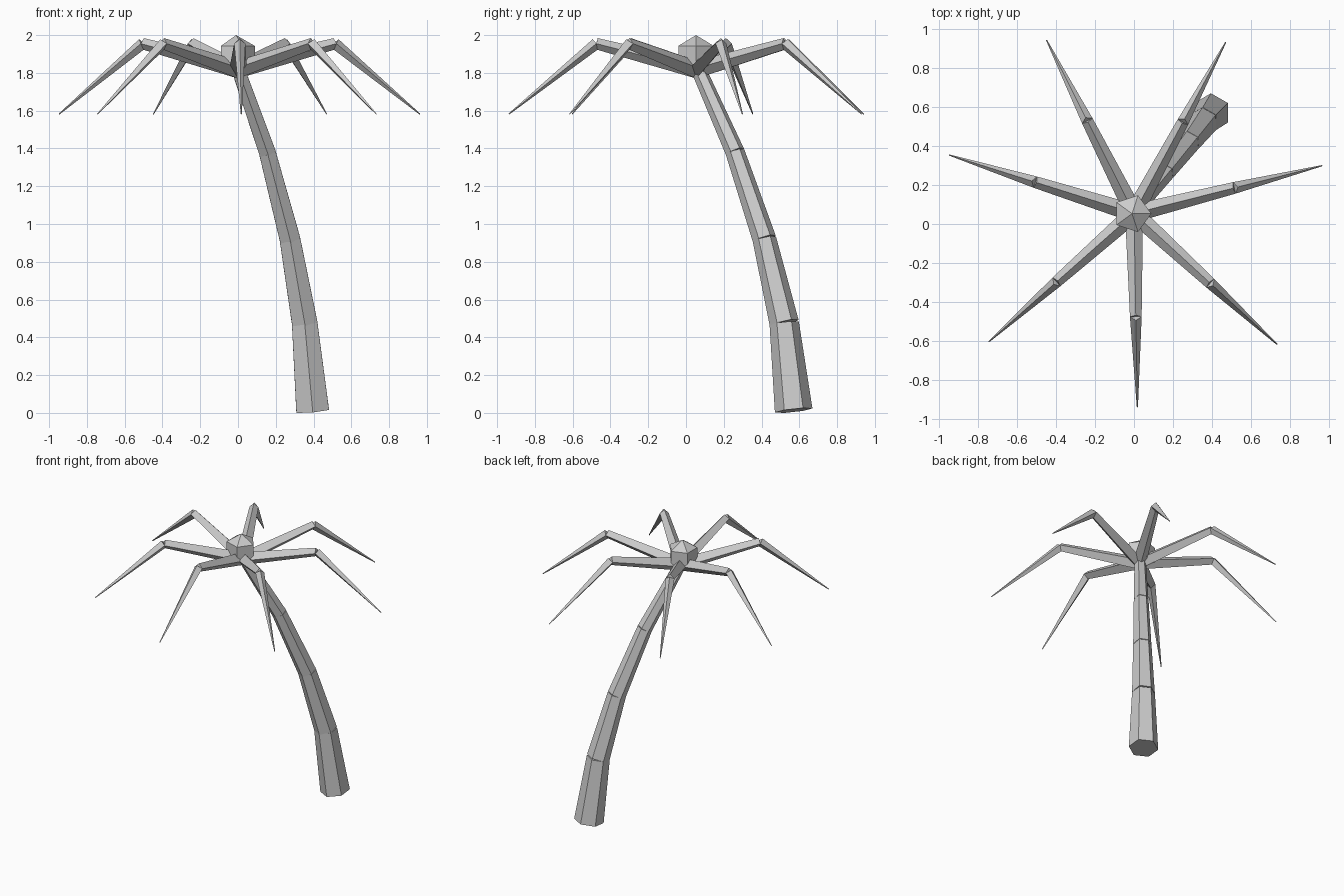
import bpy
import bmesh
from math import sin, cos, pi, radians
from mathutils import Vector

if "Cube" in bpy.data.objects:
    bpy.data.objects.remove(bpy.data.objects["Cube"])


def make_object(name, bm):
    bmesh.ops.recalc_face_normals(bm, faces=bm.faces[:])
    mesh = bpy.data.meshes.new(name)
    bm.to_mesh(mesh)
    bm.free()
    obj = bpy.data.objects.new(name, mesh)
    bpy.context.collection.objects.link(obj)
    return obj


def add_taper(bm, start, end, r0, r1, sides, ref):
    """Capped tapering prism from start to end; first corner faces ref."""
    start, end = Vector(start), Vector(end)
    axis = (end - start).normalized()
    v = axis.cross(Vector(ref)).normalized()
    u = v.cross(axis)
    rings = []
    for c, r in ((start, r0), (end, r1)):
        rings.append([bm.verts.new(c + r * (u * cos(2 * pi * i / sides) + v * sin(2 * pi * i / sides)))
                      for i in range(sides)])
    a, b = rings
    for i in range(sides):
        j = (i + 1) % sides
        bm.faces.new((a[i], a[j], b[j], b[i]))
    bm.faces.new(a[::-1])
    bm.faces.new(b)


# Leaning trunk: stacked six-sided tapering segments
trunk_path = [((0.395, 0.57, 0.013), 0.100),
              ((0.353, 0.52, 0.475), 0.078),
              ((0.275, 0.415, 0.92), 0.063),
              ((0.155, 0.26, 1.38), 0.051),
              ((0.0, 0.065, 1.82), 0.040)]
bm = bmesh.new()
for (p, r), (q, s) in zip(trunk_path, trunk_path[1:]):
    add_taper(bm, p, q, r, s, 6, (0, 1, 0))
make_object("trunk", bm)

# Crown bud: five-sided low-poly ball
bm = bmesh.new()
R, centre = 0.114, Vector((-0.01, 0.053, 1.886))
top = bm.verts.new(centre + Vector((0, 0, R)))
bottom = bm.verts.new(centre - Vector((0, 0, R)))
upper, lower = [[bm.verts.new(centre + R * Vector((0.866 * cos(2 * pi * i / 5), 0.866 * sin(2 * pi * i / 5), h)))
                 for i in range(5)] for h in (0.5, -0.5)]
for i in range(5):
    j = (i + 1) % 5
    bm.faces.new((upper[i], upper[j], top))
    bm.faces.new((lower[i], lower[j], upper[j], upper[i]))
    bm.faces.new((lower[j], lower[i], bottom))
make_object("crown_bud", bm)

# Seven fronds: rising inner stalk and drooping pointed blade
hub = Vector((0, 0.055, 1.818))
for n, deg in enumerate((14.2, 61.8, 116.8, 162.5, 221.5, 271.0, 317.5), 1):
    d = Vector((cos(radians(deg)), sin(radians(deg)), 0))
    elbow = hub + d * 0.53 + Vector((0, 0, 0.137))
    tip = hub + d * 0.993 + Vector((0, 0, -0.236))
    bm = bmesh.new()
    add_taper(bm, hub, elbow, 0.046, 0.030, 4, (0, 0, 1))
    add_taper(bm, elbow, tip, 0.030, 0.003, 4, (0, 0, 1))
    make_object(f"frond_{n}", bm)
